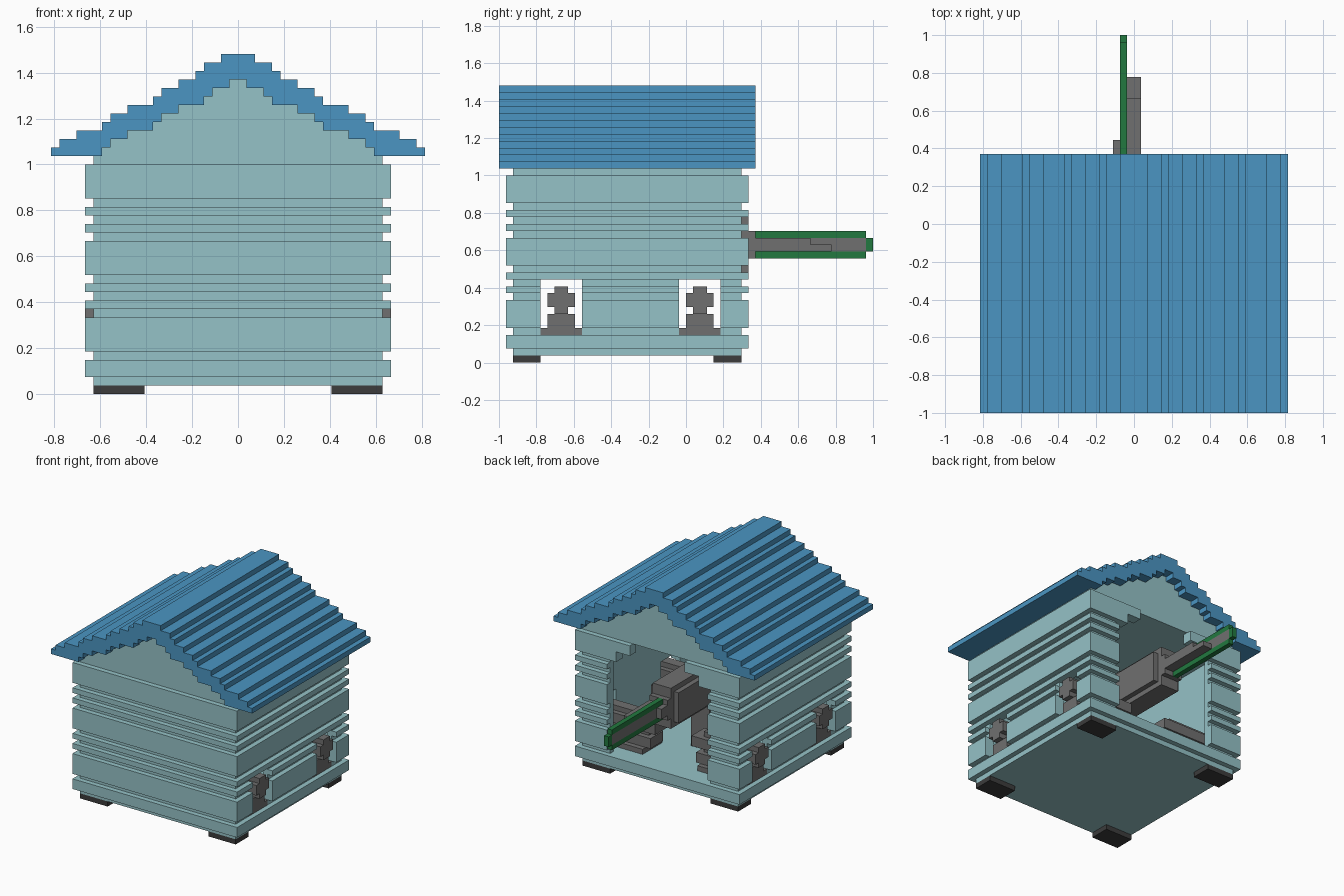
import bpy, bmesh

if "Cube" in bpy.data.objects:
    bpy.data.objects.remove(bpy.data.objects["Cube"])

U = 1 / 27  # one block of the grid, in units


def material(name, rgb):
    m = bpy.data.materials.new(name)
    m.diffuse_color = (*rgb, 1)
    m.use_nodes = True
    m.node_tree.nodes["Principled BSDF"].inputs["Base Color"].default_value = m.diffuse_color
    return m


TEAL = material("pale teal", (0.30, 0.54, 0.57))
BLUE = material("roof blue", (0.07, 0.30, 0.54))
GREY = material("metal grey", (0.16, 0.16, 0.16))
DARK = material("dark rubber", (0.045, 0.045, 0.045))
GREEN = material("edge green", (0.016, 0.19, 0.05))


def finish(name, bm, mat):
    bmesh.ops.recalc_face_normals(bm, faces=bm.faces)
    me = bpy.data.meshes.new(name)
    bm.to_mesh(me)
    bm.free()
    me.materials.append(mat)
    ob = bpy.data.objects.new(name, me)
    bpy.context.collection.objects.link(ob)
    return ob


def boxes(name, items, mat):
    """Object made of boxes (x0, x1, y0, y1, z0, z1) in blocks."""
    bm = bmesh.new()
    for x0, x1, y0, y1, z0, z1 in items:
        vs = bmesh.ops.create_cube(bm, size=1)["verts"]
        for v in vs:
            v.co.x = (x1 if v.co.x > 0 else x0) * U
            v.co.y = (y1 if v.co.y > 0 else y0) * U
            v.co.z = (z1 if v.co.z > 0 else z0) * U
    return finish(name, bm, mat)


def extrude_profile(name, pts, y0, y1, mat):
    """Extrude an x-z outline along y."""
    bm = bmesh.new()
    f = bm.faces.new([bm.verts.new((x * U, y0 * U, z * U)) for x, z in pts])
    ext = bmesh.ops.extrude_face_region(bm, geom=[f])["geom"]
    for v in ext:
        if isinstance(v, bmesh.types.BMVert):
            v.co.y = y1 * U
    return finish(name, bm, mat)


def mirror_x(b):
    return [b, (-b[1], -b[0], *b[2:])]


def stairs(widths, top):
    """Right-hand stepped outline from the ridge downwards."""
    pts = []
    for i, w in enumerate(widths):
        pts += [(w, top - i), (w, top - i - 1)]
    return pts


# Feet and floor
feet = []
for y in (-25, 4):
    feet += mirror_x((11, 17, y, y + 4, 0, 1))
boxes("feet", feet, DARK)
boxes("floor_base", [(-17, 17, -25, 8, 1, 2), (-18, 18, -26, 9, 2, 4)], TEAL)

# Walls: (bottom, top, outward step) rings with windows and a rear opening
layers = [(4, 5, 0), (5, 9, 1), (9, 10, 0), (10, 11, 1), (11, 12, 0),
          (12, 13, 1), (13, 14, 0), (14, 18, 1), (18, 19, 0), (19, 20, 1),
          (20, 21, 0), (21, 22, 1), (22, 23, 0), (23, 25, 1), (25, 27, 1)]
front, sides, back = [], [], []
for z0, z1, o in layers:
    front.append((-17 - o, 17 + o, -25 - o, -24, z0, z1))
    spans = [(-24, -21), (-15, -1), (5, 7)] if z0 < 12 else [(-24, 7)]
    for y0, y1 in spans:
        sides += mirror_x((16, 17 + o, y0, y1, z0, z1))
    gap = 11 if z0 < 23 else 9 if z0 < 25 else 6
    back += mirror_x((gap, 17 + o, 7, 8 + o, z0, z1))
boxes("front_wall", front, TEAL)
boxes("side_walls", sides, TEAL)
boxes("back_wall", back, TEAL)
boxes("ceiling", [(-17, 17, -25, 8, 27, 28)], TEAL)

# Gable and stepped roof share the inner stair outline
outer = stairs([2, 4, 5, 7, 9, 10, 13, 15, 16, 19, 21, 22], 40)
inner = stairs([1, 3, 4, 7, 9, 10, 13, 15, 16], 37)
left_inner = [(-x, z) for x, z in inner]
left_outer = [(-x, z) for x, z in outer]
extrude_profile("gable", inner + left_inner[::-1], -25, 8, TEAL)
extrude_profile("roof", outer + inner[::-1] + left_inner + left_outer[::-1],
                -27, 10, BLUE)

# Four small side barrels on mounts, one per window
for label, y in (("front", -18), ("rear", 2)):
    mounts, barrels = [], []
    for b in [(6, 17, y - 3, y + 3, 4, 5), (5, 17, y - 2, y + 2, 5, 7)]:
        mounts += mirror_x(b)
    for b in [(4, 18, y - 2, y + 2, 8, 10), (6, 18, y - 1, y + 1, 7, 11)]:
        barrels += mirror_x(b)
    boxes(label + "_side_mounts", mounts, GREY)
    boxes(label + "_side_barrels", barrels, GREY)

# Large rear tool: body, stand, barrel and edged blade
boxes("tool_body", [(-4, 2, -5, 8, 14, 20), (-3, 1, -6, 9, 13, 21),
                    (-3, 1, 9, 10, 15, 19), (-3, -2, 10, 12, 16, 18)], GREY)
boxes("tool_stand", [(-3, 1, -8, -3, 4, 13)], GREY)
boxes("tool_barrel", [(-1, 1, 9, 18, 16, 18), (-1, 1, 18, 21, 16, 17)], GREY)
boxes("blade_core", [(-2, -1, 10, 26, 16, 18)], GREY)
boxes("blade_edge", [(-2, -1, 10, 26, 15, 16), (-2, -1, 10, 26, 18, 19),
                     (-2, -1, 26, 27, 16, 18)], GREEN)
